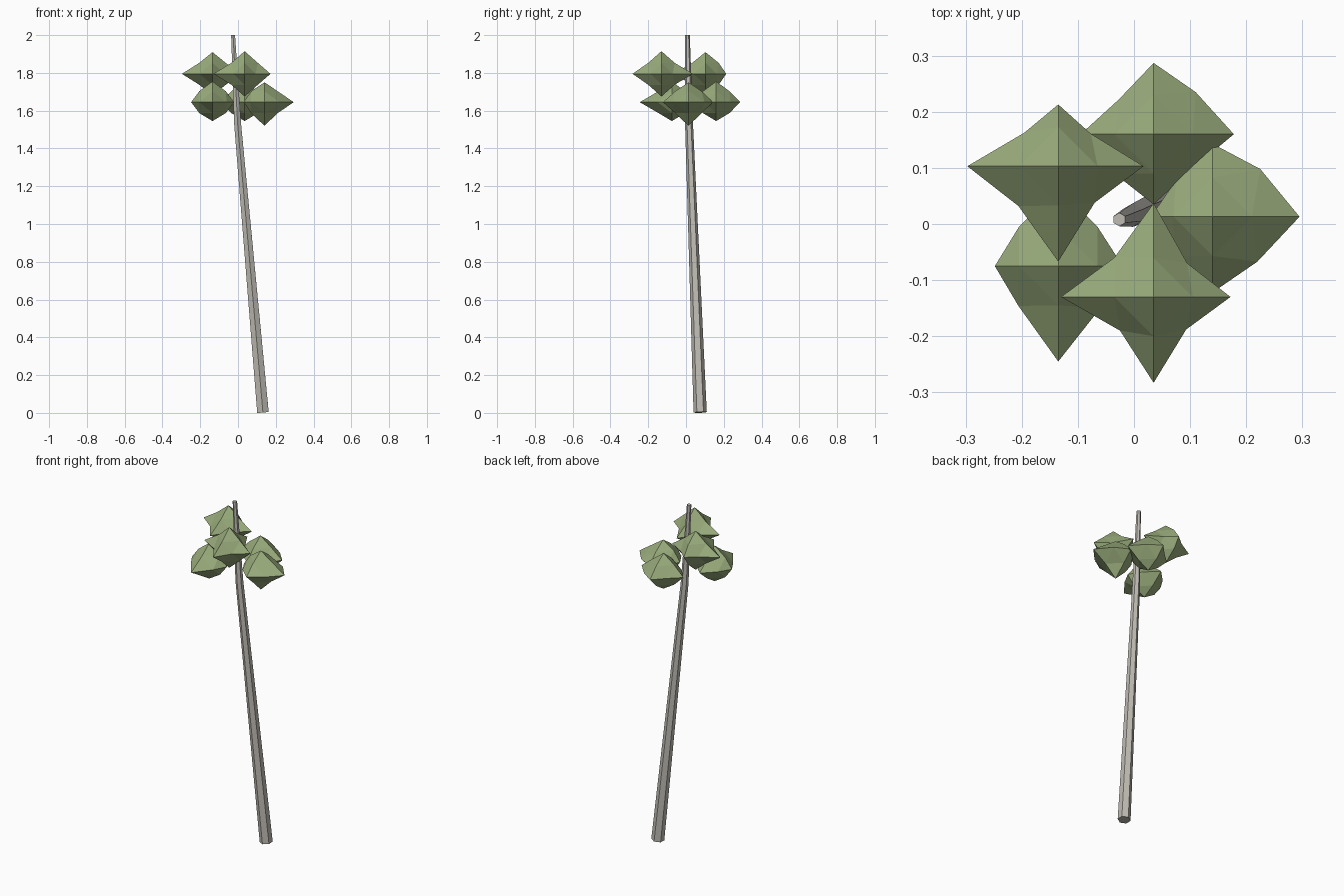
import bpy, math
from itertools import product
from mathutils import Vector

if "Cube" in bpy.data.objects:
    bpy.data.objects.remove(bpy.data.objects["Cube"])


def material(name, rgb):
    m = bpy.data.materials.new(name)
    m.diffuse_color = (*rgb, 1)
    m.use_nodes = True
    m.node_tree.nodes["Principled BSDF"].inputs["Base Color"].default_value = m.diffuse_color
    return m


def make(name, verts, faces, mat):
    me = bpy.data.meshes.new(name)
    me.from_pydata(verts, [], faces)
    me.materials.append(mat)
    ob = bpy.data.objects.new(name, me)
    bpy.context.collection.objects.link(ob)
    return ob


bark = material("bark", (0.52, 0.50, 0.45))
leaf = material("leaf", (0.32, 0.41, 0.20))

# Leaning six-sided trunk: centre and radius of each ring, with a slight bend
rings = [((0.132, 0.075, 0.003), 0.035),
         ((-0.002, 0.016, 1.53), 0.021),
         ((-0.026, 0.008, 2.0), 0.012)]
verts, faces = [], []
for i, (c, r) in enumerate(rings):
    a, b = rings[max(i - 1, 0)][0], rings[min(i + 1, 2)][0]
    axis = (Vector(b) - Vector(a)).normalized()
    if i == 2:
        axis = Vector((0, 0, 1))
    for k in range(6):
        t = math.pi / 2 + k * math.pi / 3
        x, y = r * math.cos(t), r * math.sin(t)
        verts.append(Vector(c) + Vector((x, y, -(x * axis.x + y * axis.y) / axis.z)))
for i in range(2):
    for k in range(6):
        n = (k + 1) % 6
        faces.append((i * 6 + k, i * 6 + n, i * 6 + 6 + n, i * 6 + 6 + k))
faces += [tuple(range(5, -1, -1)), tuple(range(12, 18))]
make("trunk", verts, faces, bark)


# Leaf clump: octahedron split once, with uneven tips and bulging edge middles
def clump(name, centre, tips, mids):
    xp, xn, yp, yn, zp, zn = tips
    tip = {(1, 0, 0): xp, (-1, 0, 0): xn, (0, 1, 0): yp,
           (0, -1, 0): yn, (0, 0, 1): zp, (0, 0, -1): zn}
    flat = dict(zip([(1, 1), (-1, 1), (-1, -1), (1, -1)], mids))
    index, verts, faces = {}, [], []
    for d in product((-1, 0, 1), repeat=3):
        n = sum(map(abs, d))
        if n == 1:
            p = Vector(d) * tip[d]
        elif n == 2 and d[2] == 0:
            p = Vector(d) * flat[d[:2]]
        elif n == 2:
            p = Vector((d[0] * 0.07, d[1] * 0.07, d[2] * 0.058))
        else:
            continue
        index[d] = len(verts)
        verts.append(p + Vector(centre))
    for sx, sy, sz in product((-1, 1), repeat=3):
        x, y, z = (index[d] for d in ((sx, 0, 0), (0, sy, 0), (0, 0, sz)))
        xy, yz, xz = (index[d] for d in ((sx, sy, 0), (0, sy, sz), (sx, 0, sz)))
        for f in ((x, xy, xz), (xy, y, yz), (xz, yz, z), (xy, yz, xz)):
            faces.append(f if sx * sy * sz > 0 else f[::-1])
    make(name, verts, faces, leaf)


# Tips in order +x -x +y -y +z -z; level middles counter-clockwise from +x+y
clump("upper_clump_back_left", (-0.135, 0.103, 1.795),
      (0.152, 0.162, 0.11, 0.17, 0.115, 0.115), (0.058, 0.06, 0.071, 0.065))
clump("upper_clump_front", (0.035, -0.13, 1.795),
      (0.137, 0.165, 0.167, 0.153, 0.12, 0.12), (0.06, 0.07, 0.06, 0.058))
clump("lower_clump_right", (0.14, 0.013, 1.645),
      (0.155, 0.11, 0.13, 0.135, 0.105, 0.125), (0.085, 0.065, 0.07, 0.08))
clump("lower_clump_front_left", (-0.135, -0.075, 1.645),
      (0.115, 0.113, 0.14, 0.17, 0.11, 0.10), (0.07, 0.07, 0.071, 0.075))
clump("lower_clump_back", (0.035, 0.16, 1.645),
      (0.143, 0.13, 0.127, 0.125, 0.11, 0.10), (0.075, 0.062, 0.07, 0.065))
